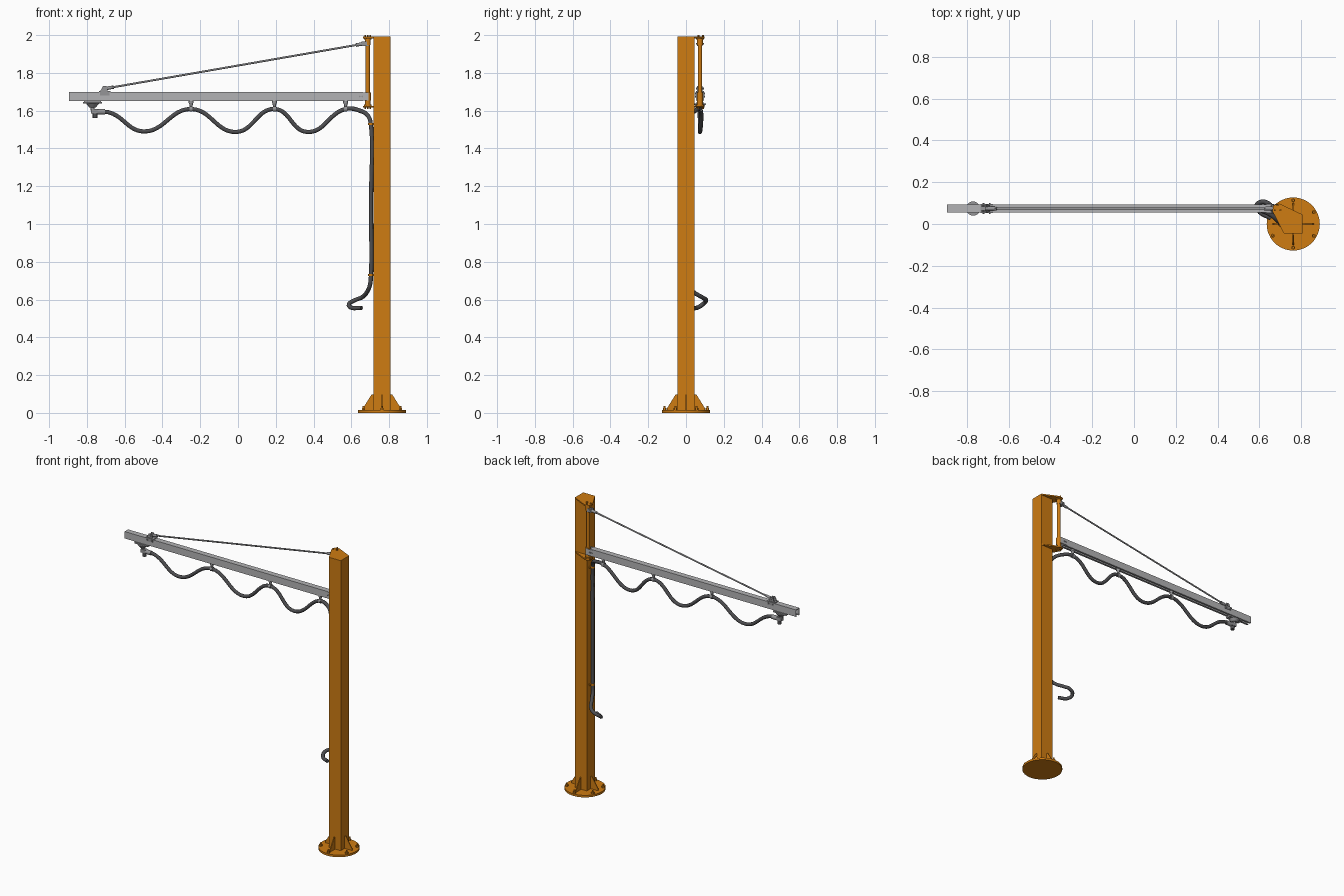
import bpy, bmesh, math
from mathutils import Vector

if "Cube" in bpy.data.objects:
    bpy.data.objects.remove(bpy.data.objects["Cube"])

CX = 0.762            # column axis x
PX, PY = 0.687, 0.074  # pivot axis, PY is also the arm's y


def mat(name, c):
    m = bpy.data.materials.new(name)
    m.diffuse_color = (*c, 1)
    m.use_nodes = True
    m.node_tree.nodes["Principled BSDF"].inputs["Base Color"].default_value = m.diffuse_color
    return m


ORANGE = mat("orange_paint", (0.62, 0.2, 0.006))
DARK = mat("dark_rubber", (0.075, 0.075, 0.08))
STEEL = mat("steel", (0.3, 0.3, 0.31))
ALU = mat("aluminium", (0.45, 0.45, 0.46))


def finish(bm, name, m, smooth=False):
    bmesh.ops.recalc_face_normals(bm, faces=bm.faces)
    me = bpy.data.meshes.new(name)
    bm.to_mesh(me)
    bm.free()
    ob = bpy.data.objects.new(name, me)
    bpy.context.collection.objects.link(ob)
    me.materials.append(m)
    if smooth:
        bpy.ops.object.select_all(action='DESELECT')
        ob.select_set(True)
        bpy.context.view_layer.objects.active = ob
        bpy.ops.object.shade_smooth_by_angle(angle=math.radians(35))
    return ob


def box(name, lo, hi, m):
    bm = bmesh.new()
    bmesh.ops.create_cube(bm, size=1)
    for v in bm.verts:
        v.co = [(a + b) / 2 + c * (b - a) for a, b, c in zip(lo, hi, v.co)]
    return finish(bm, name, m)


def cyl(name, p, q, r, m, r2=None, n=20):
    p, q = Vector(p), Vector(q)
    bm = bmesh.new()
    bmesh.ops.create_cone(bm, cap_ends=True, segments=n, radius1=r,
                          radius2=r if r2 is None else r2, depth=(q - p).length)
    rot = (q - p).to_track_quat('Z', 'Y')
    for v in bm.verts:
        v.co = rot @ v.co + (p + q) / 2
    return finish(bm, name, m, n > 8)


def prism(name, pts, step, m):
    bm = bmesh.new()
    f = bm.faces.new([bm.verts.new(p) for p in pts])
    r = bmesh.ops.extrude_face_region(bm, geom=[f], use_keep_orig=True)
    bmesh.ops.translate(bm, vec=step, verts=[v for v in r['geom'] if isinstance(v, bmesh.types.BMVert)])
    return finish(bm, name, m)


def hose(name, pts, r, m):
    cu = bpy.data.curves.new(name, 'CURVE')
    cu.dimensions = '3D'
    cu.bevel_depth, cu.bevel_resolution, cu.resolution_u = r, 3, 12
    cu.use_fill_caps = True
    sp = cu.splines.new('BEZIER')
    sp.bezier_points.add(len(pts) - 1)
    for b, p in zip(sp.bezier_points, pts):
        b.co = p
        b.handle_left_type = b.handle_right_type = 'AUTO'
    ob = bpy.data.objects.new(name, cu)
    bpy.context.collection.objects.link(ob)
    cu.materials.append(m)
    bpy.ops.object.select_all(action='DESELECT')
    ob.select_set(True)
    bpy.context.view_layer.objects.active = ob
    bpy.ops.object.convert(target='MESH')
    bpy.ops.object.shade_smooth_by_angle(angle=math.radians(40))


# base plate, gussets and anchor bolts
cyl("base_plate", (CX, 0, 0), (CX, 0, 0.014), 0.127, ORANGE, n=48)
for i in range(4):
    a = i * math.pi / 2
    d, s = Vector((math.cos(a), math.sin(a), 0)), Vector((-math.sin(a), math.cos(a), 0))
    o = Vector((CX, 0, 0.013)) - s * 0.003
    prof = [(0.04, 0), (0.1, 0), (0.1, 0.012), (0.055, 0.084), (0.04, 0.084)]
    prism("base_gusset", [o + d * r + Vector((0, 0, z)) for r, z in prof], s * 0.006, ORANGE)
for i in range(6):
    a = math.radians(30 + 60 * i)
    x, y = CX + 0.113 * math.cos(a), 0.113 * math.sin(a)
    cyl("anchor_nut", (x, y, 0.014), (x, y, 0.025), 0.01, ORANGE, n=6)
    cyl("anchor_stud", (x, y, 0.02), (x, y, 0.036), 0.0055, ORANGE, n=12)

# square column
box("column", (CX - 0.045, -0.045, 0.01), (CX + 0.045, 0.045, 1.985), ORANGE)

# pivot plates gripping the column corner; the upper one caps the column
l, r = CX - 0.045, CX + 0.045
nose = [(r, 0.045), (0.695, 0.098), (0.667, 0.09), (0.662, 0.062), (l, -0.045)]
prism("top_cap_plate", [(x, y, 1.983) for x, y in nose + [(r, -0.045)]], (0, 0, 0.009), ORANGE)
prism("lower_pivot_plate", [(x, y, 1.616) for x, y in nose], (0, 0, 0.009), ORANGE)

# pivot tube with flanges, bearings and bolts
cyl("pivot_tube", (PX, PY, 1.62), (PX, PY, 1.985), 0.0115, ORANGE)
for z, s in ((1.983, -1), (1.625, 1)):
    cyl("pivot_flange", (PX, PY, z), (PX, PY, z + s * 0.007), 0.02, ORANGE)
    cyl("pivot_bearing", (PX, PY, z + s * 0.007), (PX, PY, z + s * 0.035), 0.015, ORANGE)
    for i in range(3):
        a = math.radians(90 + 120 * i)
        x, y = PX + 0.0155 * math.cos(a), PY + 0.0155 * math.sin(a)
        end = z - s * 0.009
        cyl("pivot_bolt", (x, y, end), (x, y, end - s * 0.008), 0.005, ORANGE, n=6)

# boom: hollow rail with a slot along the underside
W, H, T, S = 0.019, 0.047, 0.004, 0.007
half = [(S, 0), (W, 0), (W, H), (-W, H), (-W, 0), (-S, 0), (-S, T),
        (T - W, T), (T - W, H - T), (W - T, H - T), (W - T, T), (S, T)]
prism("boom_rail", [(-0.894, PY + y, 1.651 + z) for y, z in half], (1.555, 0, 0), ALU)

# boom root bracket on the pivot tube
for s in (-1, 1):
    y = PY + s * 0.0205
    box("boom_root_cheek", (0.635, y - 0.0015, 1.653), (0.69, y + 0.0015, 1.696), ALU)
    for x in (0.644, 0.657):
        cyl("root_bolt", (x, y, 1.675), (x, y + s * 0.006, 1.675), 0.005, STEEL, n=6)
cyl("boom_root_sleeve", (PX, PY, 1.653), (PX, PY, 1.696), 0.0165, ORANGE)

# boom saddle that carries the tie rod
box("saddle_base", (-0.735, PY - 0.022, 1.698), (-0.675, PY + 0.022, 1.703), STEEL)
for s in (-1, 1):
    y = PY + s * 0.0125
    prism("saddle_lug", [(x, y - 0.002, z) for x, z in
          ((-0.73, 1.702), (-0.69, 1.702), (-0.69, 1.722), (-0.697, 1.73), (-0.715, 1.73))],
          (0, 0.004, 0), STEEL)
    box("saddle_side", (-0.73, PY + s * 0.0205 - 0.0015, 1.68), (-0.68, PY + s * 0.0205 + 0.0015, 1.702), STEEL)
    for x in (-0.72, -0.69):
        cyl("saddle_bolt", (x, PY + s * 0.021, 1.69), (x, PY + s * 0.027, 1.69), 0.005, STEEL, n=6)
cyl("saddle_pin", (-0.703, PY - 0.02, 1.717), (-0.703, PY + 0.02, 1.717), 0.005, STEEL, n=12)

# tie rod with end fittings
A, B = Vector((-0.703, PY, 1.717)), Vector((0.668, PY, 1.955))
u = (B - A).normalized()
cyl("tie_rod", A, B, 0.0052, STEEL, n=16)
for p, d in ((A, u), (B, -u)):
    cyl("rod_end", p - d * 0.006, p + d * 0.038, 0.009, STEEL, n=16)
    cyl("rod_lock_nut", p + d * 0.038, p + d * 0.046, 0.0095, STEEL, n=6)
for s in (-1, 1):
    y = PY + s * 0.0125
    box("rod_head_lug", (0.653, y - 0.002, 1.943), (0.69, y + 0.002, 1.966), STEEL)
cyl("rod_head_pin", (0.664, PY - 0.02, 1.954), (0.664, PY + 0.02, 1.954), 0.005, STEEL, n=12)

# end trolley and swivel elbow under the rail
TX = -0.77
box("trolley_plate", (TX - 0.05, PY - 0.019, 1.637), (TX + 0.05, PY + 0.019, 1.647), STEEL)
box("trolley_web", (TX - 0.045, PY - 0.005, 1.645), (TX + 0.045, PY + 0.005, 1.668), STEEL)
cyl("trolley_cone", (TX, PY, 1.618), (TX, PY, 1.638), 0.018, STEEL, r2=0.034)
cyl("trolley_neck", (TX, PY, 1.6), (TX, PY, 1.62), 0.01, STEEL)
box("swivel_block", (TX - 0.008, PY - 0.012, 1.585), (TX + 0.028, PY + 0.012, 1.608), STEEL)
cyl("outlet_nozzle", (-0.757, PY, 1.59), (-0.757, PY, 1.56), 0.012, DARK)
cyl("hose_ferrule", (-0.745, PY, 1.594), (-0.705, PY, 1.594), 0.0145, STEEL)

# hose hangers
for x in (-0.248, 0.193, 0.57):
    cyl("hanger_glide", (x, PY, 1.64), (x, PY, 1.662), 0.013, STEEL, n=16)
    cyl("hanger_stem", (x, PY, 1.615), (x, PY, 1.643), 0.005, STEEL, r2=0.012, n=16)
    cyl("hanger_loop", (x - 0.008, PY, 1.609), (x + 0.008, PY, 1.609), 0.0145, STEEL)

# air hose: waves under the boom, drop along the column, loose loop at the end
wave = [(-0.745, 1.594), (-0.68, 1.59), (-0.5, 1.49), (-0.248, 1.609), (-0.01, 1.487),
        (0.193, 1.609), (0.368, 1.487), (0.57, 1.609)]
HX = 0.704
hose("air_hose", [(x, PY, z) for x, z in wave] + [
    (0.645, 0.05, 1.6), (0.69, 0.015, 1.57), (HX, 0, 1.52), (HX, 0, 1.1), (HX, 0, 0.73),
    (0.698, 0.008, 0.675), (0.683, 0.04, 0.64), (0.655, 0.087, 0.611), (0.62, 0.106, 0.597),
    (0.588, 0.09, 0.576), (0.598, 0.062, 0.558), (0.655, 0.028, 0.556)], 0.0115, DARK)

# hose clips on the column
for z in (0.73, 1.53):
    cyl("hose_clip_band", (HX, 0, z - 0.006), (HX, 0, z + 0.006), 0.0145, ORANGE)
    box("hose_clip_foot", (0.71, -0.022, z - 0.006), (0.719, 0.022, z + 0.006), ORANGE)
